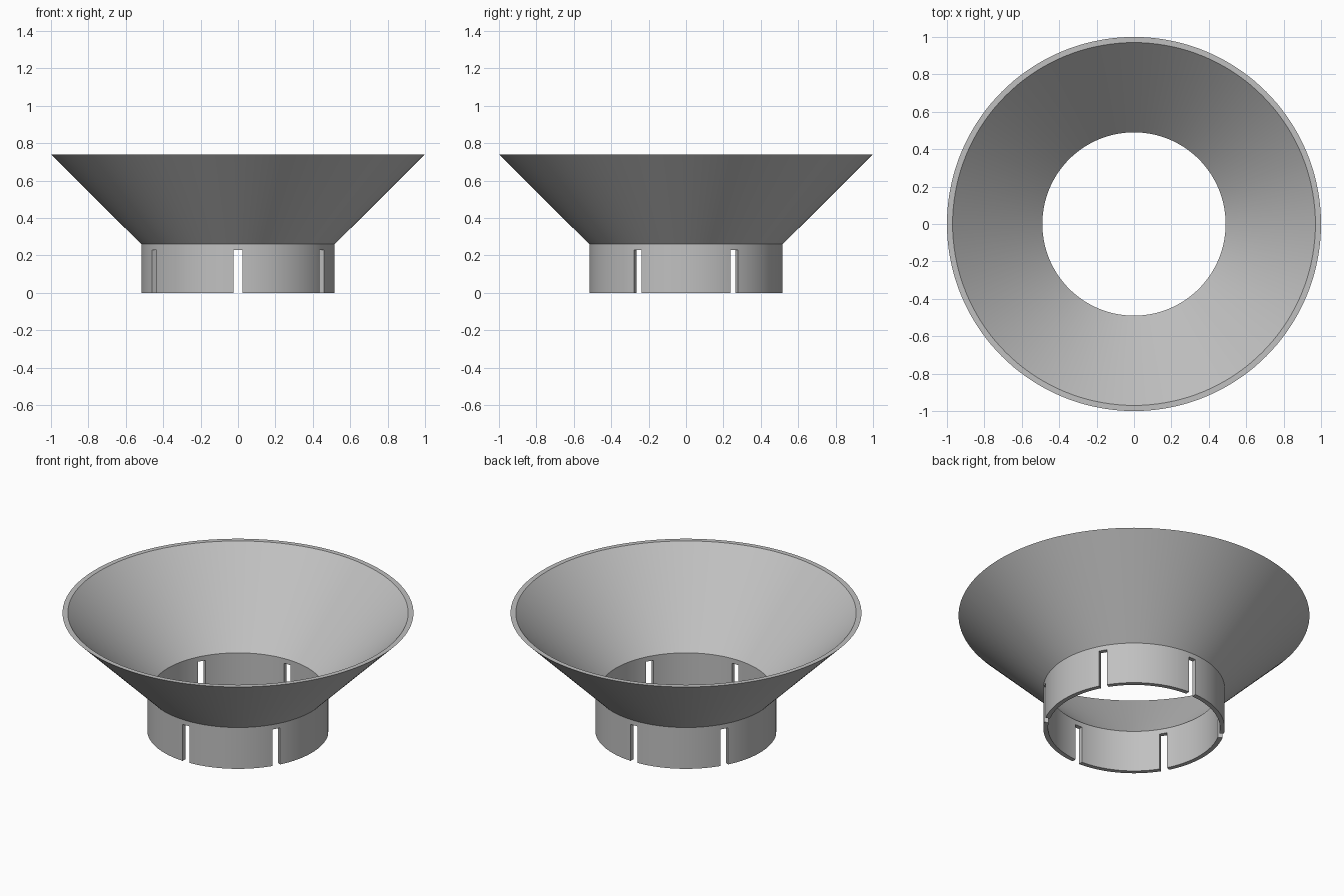
import bpy, bmesh, math
from mathutils import Matrix, Vector

cube = bpy.data.objects.get("Cube")
if cube:
    bpy.data.objects.remove(cube, do_unlink=True)

SEGMENTS = 144
NECK_IN, NECK_OUT, NECK_TOP = 0.49, 0.517, 0.26
RIM_IN, RIM_OUT, RIM_TOP = 0.97, 1.0, 0.74
SLOT_WIDTH, SLOT_TOP = 0.047, 0.23

# Single grey material
grey = bpy.data.materials.new("light_grey")
grey.use_nodes = True
colour = (0.53, 0.53, 0.53, 1)
grey.diffuse_color = colour
grey.node_tree.nodes["Principled BSDF"].inputs["Base Color"].default_value = colour


def make_object(name, bm):
    bmesh.ops.recalc_face_normals(bm, faces=bm.faces)
    mesh = bpy.data.meshes.new(name)
    bm.to_mesh(mesh)
    bm.free()
    obj = bpy.data.objects.new(name, mesh)
    bpy.context.collection.objects.link(obj)
    mesh.materials.append(grey)
    return obj


# Flared funnel and its neck, turned from one closed wall profile
profile = [(NECK_IN, 0), (NECK_OUT, 0), (NECK_OUT, NECK_TOP),
           (RIM_OUT, RIM_TOP), (RIM_IN, RIM_TOP), (NECK_IN, NECK_TOP)]
bm = bmesh.new()
verts = [bm.verts.new((r, 0, z)) for r, z in profile]
edges = [bm.edges.new((verts[i - 1], verts[i])) for i in range(len(verts))]
bmesh.ops.spin(bm, geom=verts + edges, cent=(0, 0, 0), axis=(0, 0, 1),
               angle=math.tau, steps=SEGMENTS, use_merge=True)
bmesh.ops.remove_doubles(bm, verts=bm.verts, dist=0.0001)
funnel = make_object("flared_funnel", bm)

# Six radial slots, open at the bottom of the neck
bm = bmesh.new()
for i in range(6):
    turn = Matrix.Rotation(math.radians(30 + 60 * i), 4, 'Z')
    place = Matrix.Translation(Vector((0.5, 0, SLOT_TOP - 0.2)))
    size = Matrix.Diagonal((0.2, SLOT_WIDTH, 0.4, 1))
    bmesh.ops.create_cube(bm, size=1, matrix=turn @ place @ size)
cutter = make_object("slot_cutter", bm)
cutter.hide_render = True

cut = funnel.modifiers.new("slots", 'BOOLEAN')
cut.operation = 'DIFFERENCE'
cut.solver = 'EXACT'
cut.object = cutter

bpy.ops.object.select_all(action='DESELECT')
funnel.select_set(True)
bpy.context.view_layer.objects.active = funnel
bpy.ops.object.modifier_apply(modifier=cut.name)
bpy.data.objects.remove(cutter, do_unlink=True)
bpy.ops.object.shade_smooth_by_angle(angle=math.radians(30))
